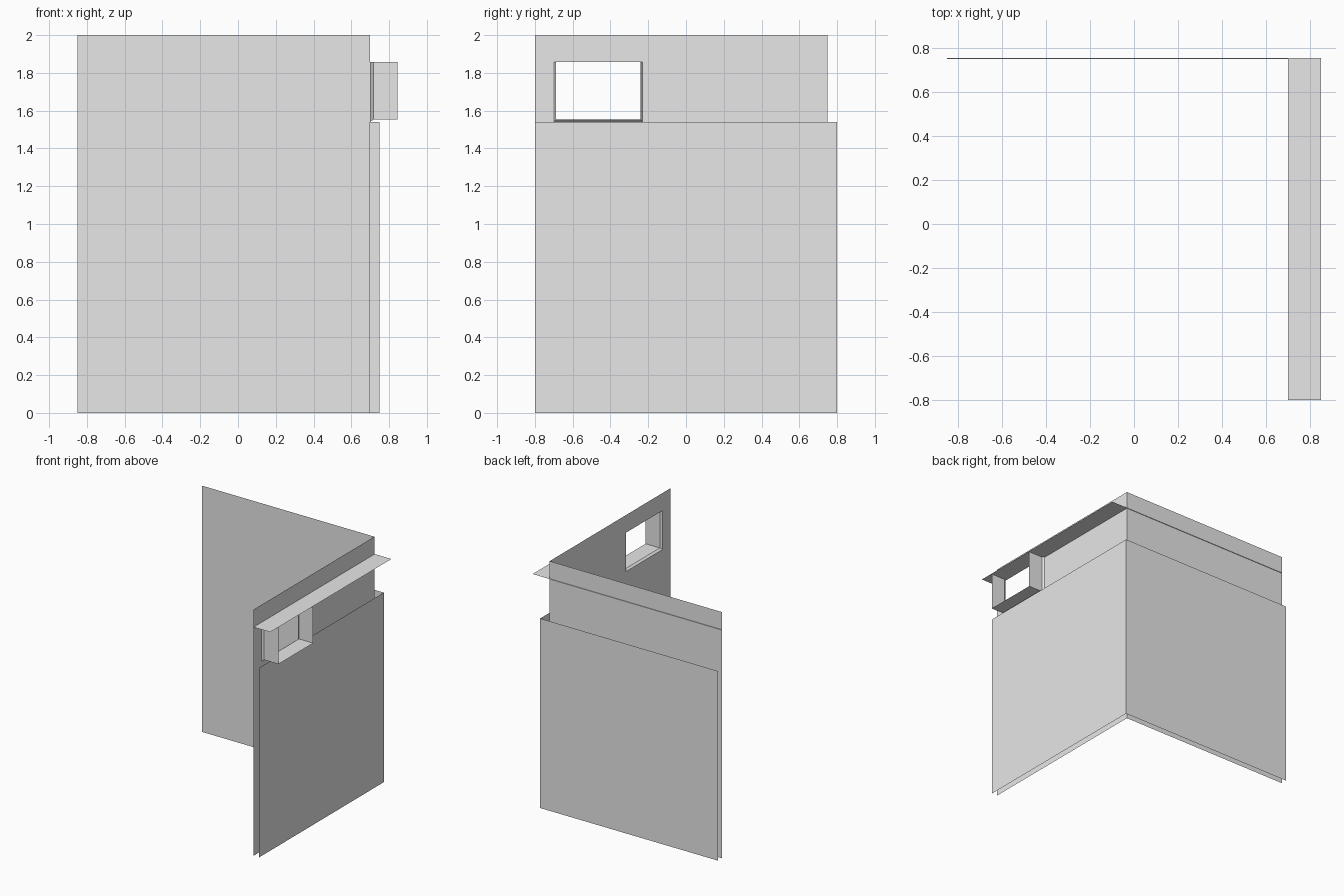
import bpy
import bmesh

cube = bpy.data.objects.get("Cube")
if cube:
    bpy.data.objects.remove(cube, do_unlink=True)

grey = bpy.data.materials.new("plain_grey")
grey.use_nodes = True
colour = (0.8, 0.8, 0.8, 1)
grey.diffuse_color = colour
grey.node_tree.nodes["Principled BSDF"].inputs["Base Color"].default_value = colour


def sheet(name, faces):
    """Build one object from a list of polygons, welding shared corners."""
    bm = bmesh.new()
    for points in faces:
        bm.faces.new([bm.verts.new(p) for p in points])
    bmesh.ops.remove_doubles(bm, verts=bm.verts, dist=0.0005)
    mesh = bpy.data.meshes.new(name)
    bm.to_mesh(mesh)
    bm.free()
    mesh.materials.append(grey)
    obj = bpy.data.objects.new(name, mesh)
    bpy.context.collection.objects.link(obj)
    return obj


def facing_x(x, y0, y1, z0, z1):
    return [(x, y0, z0), (x, y1, z0), (x, y1, z1), (x, y0, z1)]


def facing_back(y, x0, x1, z0, z1):
    return [(x1, y, z0), (x0, y, z0), (x0, y, z1), (x1, y, z1)]


def facing_up(z, x0, x1, y0, y1):
    return [(x0, y0, z), (x1, y0, z), (x1, y1, z), (x0, y1, z)]


# Main dimensions
END_X, END_Y = -0.85, -0.80
WALL_X, WALL_Y, TOP = 0.70, 0.75, 2.0
CLAD_X, CLAD_Y, CLAD_TOP = 0.75, 0.80, 1.54
LEDGE_X, LEDGE_Y, LEDGE_Z = 0.85, 0.755, 1.857
HOLE = (-0.70, -0.23, 1.541, LEDGE_Z)

# Side wall: four strips around the window opening
h0, h1, hz0, hz1 = HOLE
sheet("side_wall", [
    facing_x(WALL_X, END_Y, h0, 0, TOP),
    facing_x(WALL_X, h1, WALL_Y, 0, TOP),
    facing_x(WALL_X, h0, h1, 0, hz0),
    facing_x(WALL_X, h0, h1, hz1, TOP),
])

# Back wall
sheet("back_wall", [facing_back(WALL_Y, END_X, WALL_X, 0, TOP)])

# Outer cladding, standing clear of the walls
sheet("outer_cladding", [
    facing_x(CLAD_X, END_Y, CLAD_Y, 0, CLAD_TOP),
    facing_back(CLAD_Y, END_X, CLAD_X, 0, CLAD_TOP),
])

# Wide side ledge and the narrow lip along the back
sheet("side_ledge", [facing_up(LEDGE_Z, WALL_X, LEDGE_X, END_Y, LEDGE_Y)])
sheet("back_lip", [facing_up(LEDGE_Z, END_X, WALL_X, WALL_Y, LEDGE_Y)])

# Window box: U-shaped sections swept outwards, open at the outer end
inset = 0.012


def u_section(x, d):
    return [(x, h0 + d, hz1), (x, h0 + d, hz0 + d),
            (x, h1 - d, hz0 + d), (x, h1 - d, hz1)]


sections = [u_section(WALL_X, 0), u_section(0.717, inset),
            u_section(0.845, inset)]
sheet("window_box", [
    [a[i], b[i], b[i + 1], a[i + 1]]
    for a, b in zip(sections, sections[1:]) for i in range(3)
])
